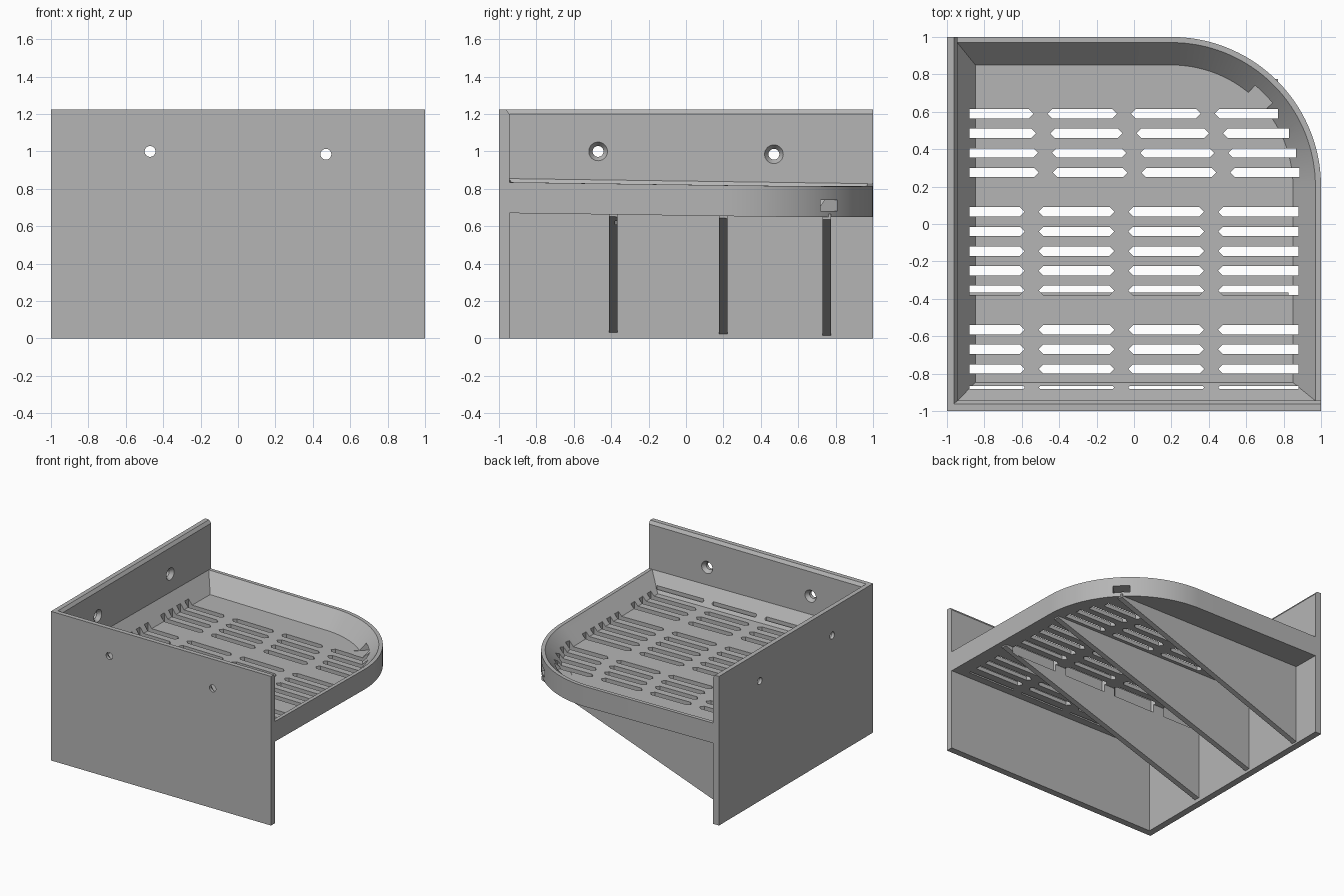
import bpy, bmesh
from math import sin, cos, pi, sqrt
from mathutils import Matrix, Vector

cube = bpy.data.objects.get("Cube")
if cube:
    bpy.data.objects.remove(cube)

GREY = bpy.data.materials.new("plain grey")
GREY.use_nodes = True
GREY.diffuse_color = (0.46, 0.46, 0.46, 1)
GREY.node_tree.nodes["Principled BSDF"].inputs["Base Color"].default_value = GREY.diffuse_color

WALL = -0.945      # inner face of both walls
TOP = 1.225


def finish(name, bm):
    bmesh.ops.recalc_face_normals(bm, faces=bm.faces)
    mesh = bpy.data.meshes.new(name)
    bm.to_mesh(mesh)
    bm.free()
    mesh.materials.append(GREY)
    obj = bpy.data.objects.new(name, mesh)
    bpy.context.collection.objects.link(obj)
    return obj


def loft(bm, rings):
    """Closed solid through a list of matching rings."""
    loops = [[bm.verts.new(p) for p in ring] for ring in rings]
    n = len(loops[0])
    for a, b in zip(loops, loops[1:]):
        for i in range(n):
            j = (i + 1) % n
            bm.faces.new((a[i], a[j], b[j], b[i]))
    bm.faces.new(loops[0][::-1])
    bm.faces.new(loops[-1])


def tilt(obj):
    """Let the tray fall gently towards its rounded corner."""
    for v in obj.data.vertices:
        v.co.z -= 0.010 * v.co.x + 0.014 * v.co.y


def cut(obj, cutter):
    mod = obj.modifiers.new("cut", 'BOOLEAN')
    mod.operation = 'DIFFERENCE'
    mod.solver = 'EXACT'
    mod.object = cutter
    deps = bpy.context.evaluated_depsgraph_get()
    mesh = bpy.data.meshes.new_from_object(obj.evaluated_get(deps))
    obj.modifiers.clear()
    obj.data = mesh


# Walls: chamfered profile (depth, height) run along x or y
profile = [(-1, 0), (WALL, 0), (WALL, TOP - 0.025), (WALL - 0.018, TOP), (-1, TOP)]
bm = bmesh.new()
loft(bm, [[(x, d, z) for d, z in profile] for x in (-1, 1)])
front_wall = finish("front_wall", bm)
bm = bmesh.new()
loft(bm, [[(d, y, z) for d, z in profile] for y in (-0.97, 1)])
side_wall = finish("side_wall", bm)

# Countersunk screw holes in both walls
for wall, swap in ((front_wall, False), (side_wall, True)):
    bm = bmesh.new()
    for along, z in ((-0.47, 1.0), (0.47, 0.985)):
        rings = []
        for d, r in ((-1.05, 0.029), (-0.975, 0.029), (WALL, 0.05), (-0.9, 0.05)):
            ring = [(along + r * cos(k * pi / 16), d, z + r * sin(k * pi / 16)) for k in range(32)]
            rings.append([(p[1], p[0], p[2]) if swap else p for p in ring])
        loft(bm, rings)
    holes = finish("screw_hole_cutter", bm)
    cut(wall, holes)
    bpy.data.objects.remove(holes)


# Tray: square outline with one large rounded corner
def outline(inset, wall_inset, z):
    w = WALL + wall_inset
    r = 0.8 - inset
    arc = [(0.2 + r * cos(k * pi / 96), 0.2 + r * sin(k * pi / 96), z) for k in range(49)]
    return [(w, w, z), (1 - inset, w, z)] + arc + [(w, 1 - inset, z)]


bm = bmesh.new()
loft(bm, [outline(0, -0.02, 0.667), outline(0, -0.02, 0.832),
          outline(0.03, 0, 0.832), outline(0.15, 0.097, 0.70)])
tray = finish("tray", bm)
tilt(tray)

# Triangular ribs under the tray
ribs = []
for y, tip in ((-0.39, 0.95), (0.2, 0.93), (0.752, 0.77)):
    bm = bmesh.new()
    side = [(-0.95, 0.015), (-0.95, 0.685), (tip, 0.685), (tip, 0.655)]
    loft(bm, [[(x, y + s, z) for x, z in side] for s in (-0.023, 0.023)])
    rib = finish("support_rib", bm)
    tilt(rib)
    ribs.append(rib)

# Drain slots: rows of four, pointed between neighbours, clipped to the floor
bm = bmesh.new()
for row in range(15):
    if row in (4, 10):
        continue
    y = 0.59 - 0.105 * row
    h = 0.025
    if row == 14:
        y, h = -0.874, 0.008
    right = 0.2 + sqrt(0.69 ** 2 - (y - 0.2) ** 2) if y > 0.2 else 0.88
    pitch = (min(right + 0.04, 0.92) + 0.98) / 4 if row < 4 else 0.48
    start = 0.93 - 4 * pitch if row >= 4 else -0.91
    for i in range(4):
        a = start + i * pitch
        b = a + pitch - 0.075
        if i == 0:
            a = -0.88
        if i == 3:
            b = right
        pa, pb = (h if i > 0 else 0), (h if i < 3 else 0)
        pts = [(a + pa, y - h), (b - pb, y - h), (b, y), (b - pb, y + h), (a + pa, y + h), (a, y)]
        loft(bm, [[(px, py, z) for px, py in pts] for z in (0.61, 0.80)])
slots = finish("slot_cutter", bm)
cut(tray, slots)
cut(ribs[0], slots)
bpy.data.objects.remove(slots)

# Drain outlet through the rounded corner
bm = bmesh.new()
bmesh.ops.create_cube(bm, size=1)
place = (Matrix.Translation(Vector((0.73, 0.73, 0.711))) @ Matrix.Rotation(pi / 4, 4, 'Z')
         @ Matrix.Diagonal((0.32, 0.13, 0.058, 1)))
bmesh.ops.transform(bm, matrix=place, verts=bm.verts)
outlet = finish("outlet_cutter", bm)
cut(tray, outlet)
bpy.data.objects.remove(outlet)

# Smooth the rounded corner and hole walls, keep real edges sharp
for obj in (front_wall, side_wall, tray):
    bpy.ops.object.select_all(action='DESELECT')
    obj.select_set(True)
    bpy.context.view_layer.objects.active = obj
    bpy.ops.object.shade_smooth_by_angle(angle=0.4)
